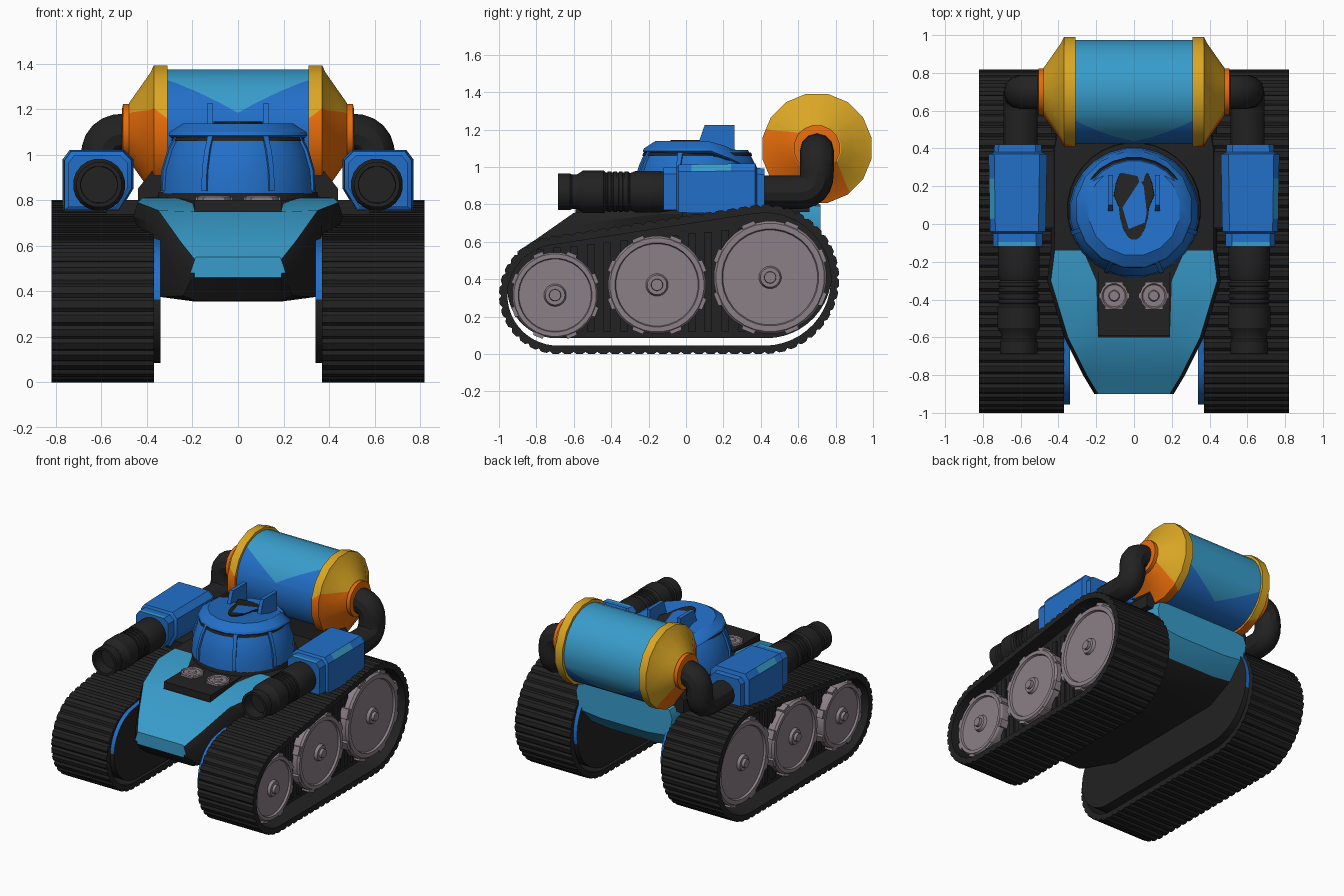
import bpy, bmesh, math
from mathutils import Vector

if "Cube" in bpy.data.objects:
    bpy.data.objects.remove(bpy.data.objects["Cube"])


def material(name, *rgb):
    m = bpy.data.materials.new(name)
    m.use_nodes = True
    m.diffuse_color = (*rgb, 1)
    m.node_tree.nodes["Principled BSDF"].inputs["Base Color"].default_value = (*rgb, 1)
    return m


DARK = material("dark rubber", .016, .016, .016)
BLUE = material("deep blue", .016, .16, .58)
LIGHT = material("light blue", .040, .335, .60)
YELLOW = material("yellow", .70, .38, .017)
ORANGE = material("orange", .80, .15, .003)
GREY = material("wheel grey", .26, .215, .24)
parts = []


def finish(name, bm, mats, rule=None):
    """Turn a bmesh into an object; rule(face) picks the material slot."""
    bmesh.ops.recalc_face_normals(bm, faces=bm.faces)
    bm.normal_update()
    if rule:
        for f in bm.faces:
            f.material_index = int(rule(f))
    me = bpy.data.meshes.new(name)
    bm.to_mesh(me)
    bm.free()
    for m in mats:
        me.materials.append(m)
    ob = bpy.data.objects.new(name, me)
    bpy.context.collection.objects.link(ob)
    parts.append(ob)


def loft(rings, closed=False):
    """Skin a list of equal point rings; cap the ends unless closed."""
    bm = bmesh.new()
    vs = [[bm.verts.new(p) for p in r] for r in rings]
    n = len(vs[0])
    pairs = list(zip(vs, vs[1:])) + ([(vs[-1], vs[0])] if closed else [])
    for a, b in pairs:
        for i in range(n):
            bm.faces.new((a[i], a[(i + 1) % n], b[(i + 1) % n], b[i]))
    if not closed:
        bm.faces.new(vs[0])
        bm.faces.new(vs[-1])
    return bm


def lathe(axis, centre, profile, seg=24):
    """Spin (position, radius) pairs about an axis through the centre."""
    i = "xyz".index(axis)
    rings = []
    for t, r in profile:
        ring = []
        for k in range(seg):
            a = math.tau * (k + .5) / seg
            p = Vector(centre)
            p[i] = t
            p[(i + 1) % 3] += r * math.cos(a)
            p[(i + 2) % 3] += r * math.sin(a)
            ring.append(p)
        rings.append(ring)
    return loft(rings)


def prism(poly, x0, x1):
    return loft([[(x, y, z) for y, z in poly] for x in (x0, x1)])


def box(name, lo, hi, mat):
    finish(name, prism([(lo[1], lo[2]), (hi[1], lo[2]), (hi[1], hi[2]), (lo[1], hi[2])],
                       lo[0], hi[0]), [mat])


def stadium(c1, r1, c2, r2, n=24):
    """Outline of a belt round two circles in the side plane."""
    d = Vector(c2) - Vector(c1)
    phi = math.atan2(d.y, d.x)
    half = math.acos((r1 - r2) / d.length)
    pts = []
    for c, r, a0, a1 in ((c2, r2, phi - half, phi + half),
                         (c1, r1, phi + half, phi - half + math.tau)):
        for k in range(n + 1):
            a = a0 + (a1 - a0) * k / n
            pts.append(Vector((c[0] + r * math.cos(a), c[1] + r * math.sin(a))))
    return pts


def resample(pts, n):
    loop = pts + pts[:1]
    lens = [(b - a).length for a, b in zip(loop, loop[1:])]
    step, out, i, start = sum(lens) / n, [], 0, 0
    for k in range(n):
        while i < len(lens) - 1 and start + lens[i] < k * step:
            start += lens[i]
            i += 1
        out.append(loop[i].lerp(loop[i + 1], (k * step - start) / max(lens[i], 1e-6)))
    return out


# Hull: sections of y, inner top, outer top, lower half width, belly height
sections = [(-.90, .185, .55, .19, .54, .19, .46),
            (-.80, .186, .61, .25, .615, .24, .36),
            (-.60, .19, .75, .35, .755, .34, .355),
            (-.30, .20, .785, .44, .79, .34, .355),
            (-.14, .27, .81, .42, .81, .34, .355),
            (.40, .30, .82, .42, .81, .34, .36),
            (.61, .30, .82, .38, .80, .37, .46),
            (.72, .30, .80, .37, .79, .37, .58)]
rings = []
for y, ax, az, bx, bz, dx, ez in sections:
    half = [(ax, az), (bx, bz), (bx + .02, bz - .06), (dx, ez + .02), (.19, ez)]
    rings.append([(x, y, z) for x, z in half] + [(-x, y, z) for x, z in reversed(half)])


def hull_paint(f):
    c, n = f.calc_center_median(), f.normal
    nose = n.z > .5 and c.y < -.14 and (c.y < -.6 or abs(c.x) > .15)
    return nose or abs(n.y) > .75 or c.y > .62


finish("hull", loft(rings), [DARK, LIGHT], hull_paint)
box("lamp_panel", (-.19, -.59, .73), (.19, -.2, .80), DARK)
finish("turret_ring", lathe("z", (0, .08, 0), [(.78, .36), (.835, .35)], 32), [DARK])
finish("tank_cradle", loft([[(-w, .48, z), (w, .48, z), (w, .66, z), (-w, .66, z)]
                            for w, z in ((.44, .76), (.44, .85), (.36, .95))]), [DARK])

# Turret: dome, sloped lid, window bars and hatch
finish("turret_dome", lathe("z", (0, .06, 0), [(.83, .345), (.93, .338), (1.02, .31), (1.09, .275)], 24), [BLUE])
lid = lathe("z", (0, .075, 0), [(1.075, .30), (1.085, .312), (1.10, .305), (1.138, .245)], 16)
for v in lid.verts:
    v.co.z -= max(0, v.co.y - .16) * .5
finish("turret_lid", lid, [BLUE])
finish("window_shadow_line", lathe("z", (0, .06, 0), [(1.06, .296), (1.078, .29)], 24), [DARK])
for deg in (-72, -25, 25, 72):
    a = math.radians(deg)
    out, side = Vector((math.sin(a), -math.cos(a), 0)), Vector((math.cos(a), math.sin(a), 0))
    ring = []
    for z, r in ((.84, .345), (.93, .342), (1.02, .315), (1.085, .28)):
        c = Vector((0, .06, z)) + out * r
        ring.append([c + side * u + out * w for u, w in ((-.012, -.02), (.012, -.02), (.012, .008), (-.012, .008))])
    finish("window_bar", loft(ring), [BLUE])
hatch = lathe("z", (0, .12, 0), [(1.08, .11), (1.145, .108)], 20)
for v in hatch.verts:
    v.co.y = .12 + (v.co.y - .12) * 1.9
    v.co.x *= .75 if v.co.y < .1 else 1
    v.co.z -= max(0, v.co.y - .16) * .5
finish("hatch", hatch, [DARK])

# Tank on its side, with two-tone paint split along slanted planes
TANK = Vector((0, .70, 1.10))


def painted_tank(name, profile, seg, mats, splits):
    bm = lathe("x", TANK, profile, seg)
    planes = [(Vector((nx, -.6, -.8)), level) for nx, level in splits]
    for n, level in planes:
        bmesh.ops.bisect_plane(bm, geom=bm.verts[:] + bm.edges[:] + bm.faces[:],
                               plane_co=TANK + n * level / n.length_squared, plane_no=n)
    finish(name, bm, mats, lambda f: any((f.calc_center_median() - TANK).dot(n) > level for n, level in planes))


painted_tank("tank_body", [(-.33, .275), (.33, .275)], 32, [LIGHT, BLUE], [(.58, .09), (-.58, .09)])

belt_path = stadium((-.685, .315), .315, (.42, .40), .40)
core_path = stadium((-.69, .35), .265, (.43, .435), .35)

for s, side in ((1, "left"), (-1, "right")):
    def nm(n):
        return side + "_" + n

    # Lamps and fins
    x = s * .105
    finish(nm("lamp"), lathe("z", (x, -.38, 0), [(.78, .075), (.815, .075), (.82, .065), (.812, .058),
                                               (.812, .03), (.822, .025), (.822, .008)], 16), [GREY])
    for k in range(6):
        a = math.tau * k / 6
        px, py = x + .066 * math.cos(a), -.38 + .066 * math.sin(a)
        box(nm("lamp_tab"), (px - .015, py - .015, .79), (px + .015, py + .015, .813), GREY)
    finish(nm("fin"), prism([(.05, 1.08), (.10, 1.225), (.26, 1.225), (.26, 1.04)], s * .11, s * .137), [BLUE])

    # Tank end cap, flange and bent feed pipe
    cap = [(.31, .27), (.31, .297), (.37, .297), (.385, .265), (.44, .185), (.478, .13)]
    painted_tank(nm("tank_cap"), [(s * t, r) for t, r in cap], 16, [YELLOW, ORANGE], [(s * .8, .376)])
    finish(nm("tank_flange"), lathe("x", TANK, [(s * .465, .125), (s * .505, .125), (s * .51, .10)], 16), [ORANGE])
    corners = [Vector(p) for p in ((.48, .70, 1.09), (.60, .70, 1.09), (.60, .70, .865), (.60, .36, .865))]
    path = corners[:1]
    for a, b, c in zip(corners, corners[1:], corners[2:]):
        p, q = b + (a - b).normalized() * .1, b + (c - b).normalized() * .1
        for k in range(7):
            t = k / 6
            path.append(p.lerp(b, t).lerp(b.lerp(q, t), t))
    path.append(corners[-1])
    cu = bpy.data.curves.new("pipe_path", "CURVE")
    cu.dimensions = "3D"
    cu.bevel_depth, cu.bevel_resolution = .09, 4
    sp = cu.splines.new("POLY")
    sp.points.add(len(path) - 1)
    for pt, p in zip(sp.points, path):
        pt.co = (s * p.x, p.y, p.z, 1)
    tmp = bpy.data.objects.new("pipe_path", cu)
    bpy.context.collection.objects.link(tmp)
    bpy.context.view_layer.update()
    bm = bmesh.new()
    bm.from_mesh(bpy.data.meshes.new_from_object(tmp.evaluated_get(bpy.context.evaluated_depsgraph_get())))
    bpy.data.objects.remove(tmp)
    finish(nm("feed_pipe"), bm, [DARK], lambda f: 0)

    # Gun housing with light trim, barrel and bracket
    outline = [(.50, 1.02), (.74, 1.02), (.77, .98), (.77, .75), (.52, .75), (.46, .85), (.46, .98)]
    stations = ((-.12, .84), (-.095, .84), (-.05, .84), (-.04, .95), (.03, .96), (.24, .985), (.37, 1), (.38, .82), (.42, .80))

    def trim(f):
        c, n = f.calc_center_median(), f.normal
        return (c.y < -.1 and n.z > .8) or (.03 < c.y < .24 and n.z > .3 and n.x * s > .3)

    finish(nm("gun_housing"), loft([[(s * (.615 + (px - .615) * k), y, .88 + (pz - .88) * k) for px, pz in outline]
                                    for y, k in stations]), [BLUE, LIGHT], trim)
    barrel = [(-.05, .10), (-.14, .112), (-.27, .112), (-.30, .10)]
    for k in range(4):
        y = -.31 - k * .03
        barrel += [(y, .110), (y - .018, .110), (y - .02, .104), (y - .028, .104)]
    barrel += [(-.44, .115), (-.55, .115), (-.58, .095), (-.61, .092), (-.62, .10), (-.685, .10), (-.685, .082), (-.60, .08)]
    finish(nm("gun_barrel"), lathe("y", (s * .61, 0, .868), barrel, 20), [DARK])
    box(nm("gun_bracket"), (s * .34, -.02, .68), (s * .58, .36, .80), DARK)

    # Track belt with raised links, and the inner core
    links = resample(belt_path, 280)
    rings = []
    for k, p in enumerate(links):
        t = (links[(k + 1) % len(links)] - links[k - 1]).normalized()
        n = Vector((t.y, -t.x))
        o, i = p - n * (.012 if k % 4 == 0 else 0), p - n * .045
        rings.append([(s * .37, *o), (s * .82, *o), (s * .82, *i), (s * .37, *i)])
    finish(nm("track_belt"), loft(rings, closed=True), [DARK])
    finish(nm("track_core"), prism(core_path, s * .34, s * .72), [DARK, BLUE],
           lambda f: abs(f.normal.x) < .5 and f.calc_center_median().z > .35)
    for k in range(15):
        y = -.78 + k * .09
        top = .56 + .13 * (y + .78) / 1.26
        box(nm("core_rib"), (s * .72, y - .02, .12), (s * .735, y + .02, top), DARK)

    # Road wheels with rim groove, hub and edge tabs
    for place, y, z, r in (("front", -.70, .315, .23), ("middle", -.155, .37, .262), ("rear", .45, .41, .302)):
        wheel = [(.60, r), (.77, r), (.785, r * .96), (.785, r * .86), (.77, r * .84), (.77, .06),
                 (.79, .052), (.79, .032), (.81, .03), (.81, .01)]
        finish(nm(place + "_wheel"), lathe("x", (0, y, z), [(s * t, q) for t, q in wheel], 32), [GREY])
        for k in range(8):
            a = math.tau * (k + .5) / 8
            tab = [(y + q * math.cos(a + w), z + q * math.sin(a + w))
                   for q, w in ((r * .95, -.14), (r + .013, -.11), (r + .013, .11), (r * .95, .14))]
            finish(nm(place + "_wheel_tab"), prism(tab, s * .66, s * .78), [GREY])

# Smooth the round surfaces, keep sharp edges
bpy.ops.object.select_all(action="DESELECT")
for ob in parts:
    ob.select_set(True)
bpy.context.view_layer.objects.active = parts[0]
bpy.ops.object.shade_smooth_by_angle(angle=math.radians(30))
